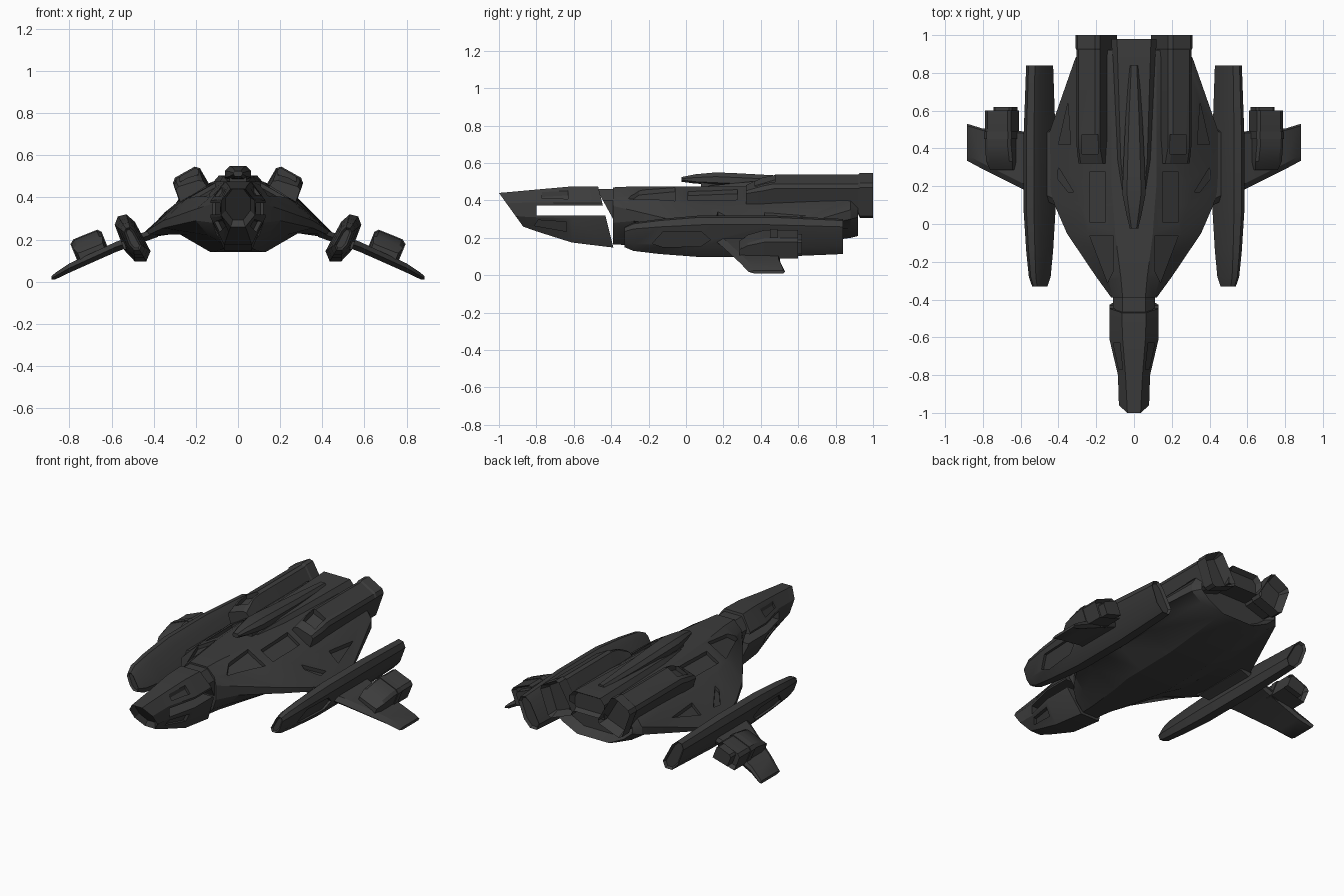
import bpy, bmesh, math
from mathutils import Vector
from mathutils.bvhtree import BVHTree

if "Cube" in bpy.data.objects:
    bpy.data.objects.remove(bpy.data.objects["Cube"], do_unlink=True)

hull_grey = bpy.data.materials.new("charcoal_grey")
hull_grey.use_nodes = True
hull_grey.diffuse_color = (0.045, 0.045, 0.045, 1)
hull_grey.node_tree.nodes["Principled BSDF"].inputs["Base Color"].default_value = (0.045, 0.045, 0.045, 1)


def loft(name, rings, inset_start=None, inset_end=None):
    """Skin closed rings of points; an end cap may be inset and sunk (width, depth)."""
    bm = bmesh.new()
    loops = [[bm.verts.new(p) for p in ring] for ring in rings]
    n = len(loops[0])
    for a, b in zip(loops, loops[1:]):
        for i in range(n):
            j = (i + 1) % n
            bm.faces.new((a[i], a[j], b[j], b[i]))
    caps = [bm.faces.new(loops[0]), bm.faces.new(loops[-1])]
    bmesh.ops.recalc_face_normals(bm, faces=bm.faces)
    for cap, inset in zip(caps, (inset_start, inset_end)):
        if inset:
            bmesh.ops.inset_region(bm, faces=[cap], thickness=inset[0])
            push = cap.normal * -inset[1]
            bmesh.ops.translate(bm, verts=cap.verts[:], vec=push)
    mesh = bpy.data.meshes.new(name)
    bm.to_mesh(mesh)
    bm.free()
    mesh.materials.append(hull_grey)
    obj = bpy.data.objects.new(name, mesh)
    bpy.context.collection.objects.link(obj)
    return obj


def cut(obj, cutter):
    mod = obj.modifiers.new("cut", 'BOOLEAN')
    mod.operation = 'DIFFERENCE'
    mod.solver = 'EXACT'
    mod.object = cutter
    bpy.context.view_layer.objects.active = obj
    bpy.ops.object.modifier_apply(modifier="cut")
    bpy.data.objects.remove(cutter, do_unlink=True)


def recess(obj, outline, depth, axis='z', sides=(1, -1)):
    """Sink a panel into the surface, following its slope."""
    for s in sides:
        bm = bmesh.new()
        bm.from_mesh(obj.data)
        tree = BVHTree.FromBMesh(bm)
        bm.free()
        floor, lid = [], []
        for u, v in outline:
            if axis == 'z':
                start, ray = Vector((u * s, v, 2)), Vector((0, 0, -1))
            else:
                start, ray = Vector((2 * s, u, v)), Vector((-s, 0, 0))
            hit = tree.ray_cast(start, ray)[0]
            if hit is None:
                break
            floor.append(hit + ray * depth)
            lid.append(hit - ray * 0.1)
        else:
            cut(obj, loft("panel_cutter", [floor, lid]))


def chamfer(corners, t):
    """Replace every corner by two points."""
    out = []
    for i, c in enumerate(corners):
        c = Vector(c)
        for k in (i - 1, (i + 1) % len(corners)):
            d = Vector(corners[k]) - c
            out.append(c + d.normalized() * t)
    return out


def section(half, y, s=1):
    """Full symmetric ring from its right half, listed top to bottom."""
    pts = half + [(-x, z) for x, z in reversed(half)]
    return [(x * s, y, z) for x, z in pts]


def swept(pts, y, s, scale=1.0, pivot=(0, 0)):
    return [(s * (pivot[0] + (x - pivot[0]) * scale), y,
             pivot[1] + (z - pivot[1]) * scale) for x, z in pts]


# Main hull: y, then top, shoulder, wing edge, underside corner and belly
hull_rows = [
    (-.39, (.06, .47), (.11, .42), (.12, .37), (.12, .28), (.10, .22), (.05, .165)),
    (-.28, (.07, .475), (.14, .42), (.20, .345), (.20, .29), (.14, .22), (.06, .16)),
    (-.05, (.10, .475), (.25, .39), (.355, .29), (.355, .255), (.24, .225), (.10, .145)),
    (.10, (.11, .475), (.285, .37), (.42, .25), (.42, .225), (.285, .23), (.13, .14)),
    (.22, (.12, .475), (.285, .37), (.455, .225), (.455, .205), (.285, .23), (.13, .14)),
    (.48, (.12, .475), (.285, .38), (.45, .23), (.45, .21), (.285, .23), (.13, .145)),
    (.88, (.12, .475), (.27, .41), (.31, .35), (.31, .30), (.24, .25), (.12, .20)),
    (.92, (.11, .47), (.24, .40), (.27, .35), (.27, .31), (.21, .26), (.11, .21)),
]
hull = loft("main_hull", [section(list(r[1:]), r[0]) for r in hull_rows], inset_end=(.03, .06))
for panel in (
    [(.15, .01), (.235, .01), (.235, .275), (.15, .275)],
    [(.11, -.06), (.235, -.06), (.14, -.31), (.11, -.25)],
    [(.32, .17), (.345, .165), (.405, .24), (.40, .30)],
    [(.335, .42), (.40, .42), (.35, .64)],
):
    recess(hull, panel, .022)

# Neck, with a front edge that leans like the back of the head
neck_half = [(.06, .46), (.11, .40), (.11, .26), (.06, .18)]
neck = loft("neck", [[(x, -.43 + (.374 - z) * .55, z) for x, _, z in section(neck_half, 0)],
                     section(neck_half, -.3)])

# Head: slanted tip, widening to an octagonal collar, open slot through the cheeks
tip = [(.035, .44), (.08, .385), (.08, .315), (.035, .26)]
head_rings = [[(x, -1 + (.44 - z) * .72, z) for x, _, z in section(tip, 0)],
              section([(.045, .458), (.085, .39), (.085, .31), (.045, .235)], -.80),
              section([(.06, .475), (.13, .385), (.13, .305), (.065, .175)], -.61)]
rear = section([(.065, .475), (.13, .385), (.13, .305), (.065, .148)], 0)
head_rings.append([(x, -.47 + (.475 - z) * .25, z) for x, _, z in rear])
head = loft("head", head_rings, inset_start=(.022, .03))
recess(head, [(.06, -.77), (.08, -.77), (.11, -.63), (.075, -.63)], .025)
recess(head, [(-.81, .265), (-.79, .295), (-.64, .285), (-.64, .235)], .02, 'x')
slot = [[(x, y, z) for y, z in ((-.8, .32), (-.3, .32), (-.3, .374), (-.8, .374))] for x in (-.3, .3)]
cut(head, loft("slot_cutter", slot))

# Rear deck and dorsal spine
loft("rear_deck", [section([(.05, .478), (.07, .45), (.07, .40)], .12),
                   section([(.07, .50), (.09, .47), (.09, .38)], .34),
                   section([(.09, .505), (.12, .47), (.12, .38)], .98)], inset_end=(.02, .03))
spine_rows = [(-.025, .022, .50, .525), (.05, .04, .49, .54), (.16, .062, .485, .55),
              (.28, .058, .48, .545), (.55, .045, .47, .53), (.84, .024, .47, .515)]
loft("dorsal_spine", [section([(w * .6, t), (w, t - (t - b) * .35), (w, b + .01), (w * .6, b)], y)
                      for y, w, b, t in spine_rows])
loft("spine_pylon", [section([(.04, .50), (.04, .45)], y) for y in (.08, .5)])

for s, side in ((1, "left"), (-1, "right")):
    # Engine block, canted outward, sloping intake and rear collar
    block = [(.31, .48), (.19, .548), (.09, .37), (.25, .32)]
    body = chamfer(block, .018)
    collar = chamfer([(.315, .485), (.19, .555), (.08, .365), (.25, .30)], .018)
    low = [(x - (z - .37) * .10, z - max(0, z - .40) * .42) for x, z in body]
    engine = loft(side + "_engine", [swept(low, .32, s),
                                     swept([(x, z - .012) for x, z in body], .41, s),
                                     swept(body, .47, s), swept(body, .92, s),
                                     swept(collar, .93, s), swept(collar, 1.0, s)],
                  inset_end=(.025, .06))
    recess(engine, [(.19, .37), (.275, .37), (.275, .475), (.19, .475)], .025, sides=(s,))

    # Long side nacelle, leaning outward at the top
    lean = [(.57, .31), (.53, .32), (.49, .285), (.415, .145),
            (.435, .097), (.49, .097), (.54, .15), (.585, .27)]
    mid = (.497, .20)
    nacelle = loft(side + "_nacelle",
                   [swept(lean, -.33, s, .48, mid), swept(lean, -.28, s, .68, mid),
                    swept(lean, -.14, s, .84, mid), swept(lean, .08, s, 1, mid),
                    swept(lean, .45, s, 1, mid), swept(lean, .84, s, .84, mid)],
                   inset_start=(.01, .01), inset_end=(.012, .015))
    recess(nacelle, [(-.18, .17), (-.12, .235), (.08, .235), (.13, .19), (.08, .155), (-.12, .15)],
           .015, 'x', (s,))

    # Drooping outer wing: x, front, back, mid height, half thickness
    wing = []
    for x, y0, y1, z, t in ((.38, .08, .50, .235, .022), (.58, .18, .49, .165, .024),
                            (.80, .29, .505, .065, .022), (.865, .325, .525, .028, .016),
                            (.885, .335, .53, .018, .008)):
        wing.append([(s * x, y0, z), (s * x, y0 + .03, z + t), (s * x, y1 - .01, z + t),
                     (s * x, y1, z), (s * x, y1 - .01, z - t), (s * x, y0 + .03, z - t)])
    loft(side + "_wing", wing)

    # Weapon pod seated on the wing
    a = math.radians(-22)
    rect = [(-.075, -.07), (.075, -.055), (.075, .04), (.055, .055), (-.06, .055), (-.075, .04)]

    def pod_ring(y, top, grow=1.0, shift=0.0):
        ring = [(u * grow, v * grow if v < 0 else v * top) for u, v in rect]
        return [(s * (.705 + shift + u * math.cos(a) - v * math.sin(a)), y,
                 .168 + u * math.sin(a) + v * math.cos(a)) for u, v in ring]

    loft(side + "_weapon_pod", [pod_ring(.285, -.2, .85), pod_ring(.33, .5),
                                pod_ring(.42, 1), pod_ring(.60, 1)], inset_end=(.015, .03))
    loft(side + "_pod_band", [pod_ring(y, 1.08, 1.06) for y in (.45, .49)])
    loft(side + "_pod_barrel", [pod_ring(y, .7, .7, -.02) for y in (.55, .62)])

# Soft shading with crisp panel edges
for obj in bpy.context.scene.objects:
    obj.select_set(obj.type == 'MESH')
bpy.context.view_layer.objects.active = hull
bpy.ops.object.shade_smooth_by_angle(angle=math.radians(25))
